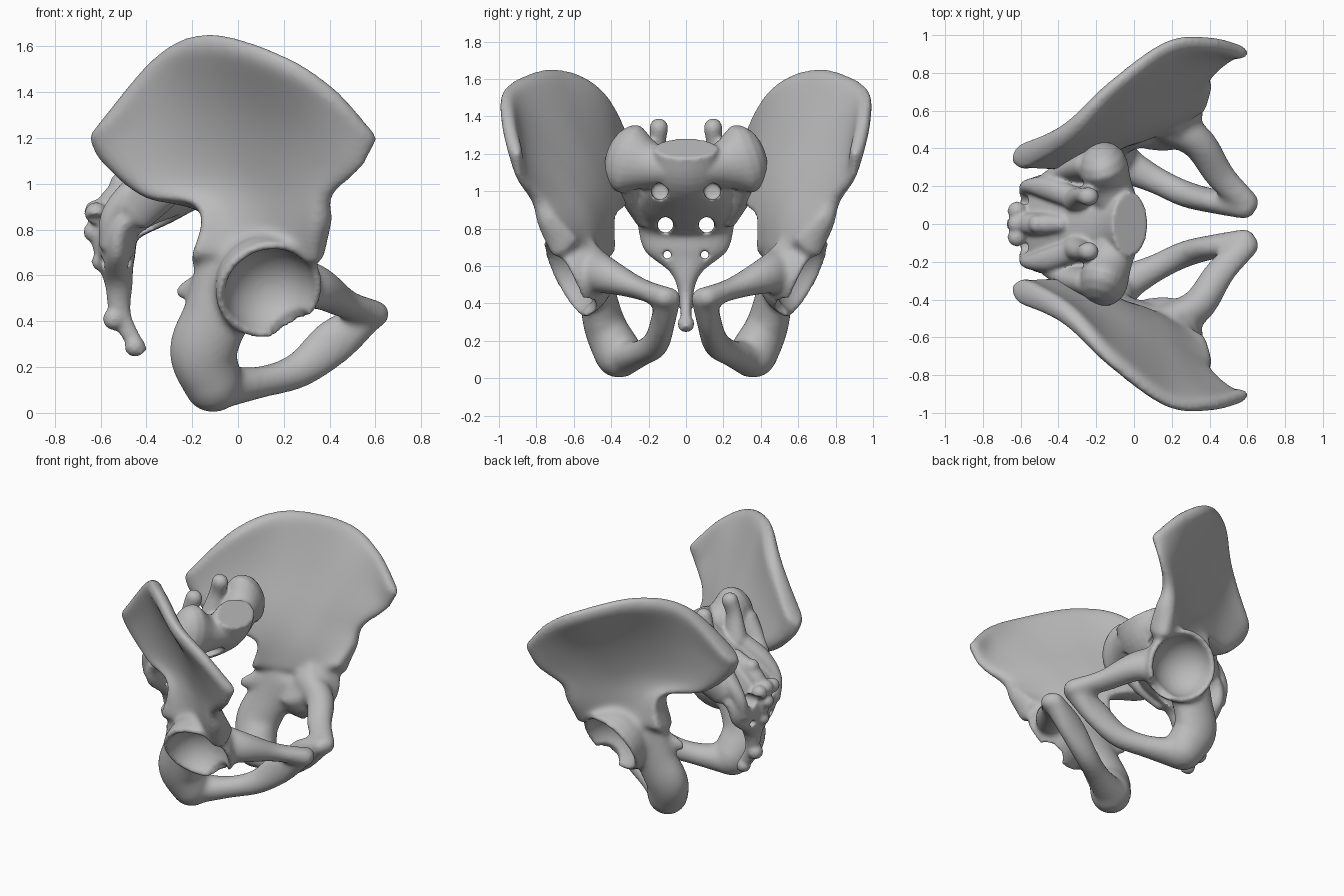
import bpy, bmesh, math
from mathutils import Vector, Matrix

cube = bpy.data.objects.get("Cube")
if cube:
    bpy.data.objects.remove(cube)

bone = bpy.data.materials.new("bone grey")
bone.use_nodes = True
bone.diffuse_color = (0.5, 0.5, 0.5, 1)
bone.node_tree.nodes["Principled BSDF"].inputs["Base Color"].default_value = (0.5, 0.5, 0.5, 1)


def spline(points, steps):
    """Smooth curve through points of any dimension."""
    p = [Vector(q) for q in points]
    p = [2 * p[0] - p[1]] + p + [2 * p[-1] - p[-2]]
    result = []
    for a, b, c, d in zip(p, p[1:], p[2:], p[3:]):
        for k in range(steps):
            t = k / steps
            result.append((2 * b + (c - a) * t + (2 * a - 5 * b + 4 * c - d) * t * t
                           + (3 * b - a - 3 * c + d) * t ** 3) / 2)
    return result + [p[-2]]


def tube(bm, points, side=(0, 1, 0), rounded=True, steps=6, sides=24):
    """Elliptical tube; each point is x, y, z, radius along side, radius across."""
    path = spline(points, steps)
    centres = [p.xyz for p in path]
    rings = []
    for i, p in enumerate(path):
        tangent = (centres[min(i + 1, len(path) - 1)] - centres[max(i - 1, 0)]).normalized()
        rings.append((centres[i], tangent, p[3], p[4]))
    if rounded:
        for end, sign in ((0, -1), (-1, 1)):
            c, t, a, b = rings[end]
            caps = [(c + sign * t * min(a, b) * math.sin(w), t, a * math.cos(w), b * math.cos(w))
                    for w in (0.4, 0.8, 1.2, 1.5)]
            rings = caps[::-1] + rings if sign < 0 else rings + caps
    loops = []
    for c, t, a, b in rings:
        across = t.cross(Vector(side)).normalized()
        along = across.cross(t)
        turns = [math.tau * k / sides for k in range(sides)]
        loops.append([bm.verts.new(c + along * a * math.cos(w) + across * b * math.sin(w))
                      for w in turns])
    for low, high in zip(loops, loops[1:]):
        for k in range(sides):
            n = (k + 1) % sides
            bm.faces.new((low[k], low[n], high[n], high[k]))
    bm.faces.new(loops[0][::-1])
    bm.faces.new(loops[-1])


def blade(bm, rows, thickness, steps=9):
    """Curved plate through a grid of points, with a rounded border."""
    across = [spline([(*p, t) for p in row], steps) for row, t in zip(rows, thickness)]
    grid = list(zip(*[spline(column, steps) for column in zip(*across)]))
    nv, nu = len(grid) - 1, len(grid[0]) - 1
    sheets = []
    for sign in (1, -1):
        sheet = []
        for j in range(nv + 1):
            line = []
            for i in range(nu + 1):
                du = (grid[j][min(i + 1, nu)] - grid[j][max(i - 1, 0)]).xyz
                dv = (grid[min(j + 1, nv)][i] - grid[max(j - 1, 0)][i]).xyz
                edge = min(i / nu, 1 - i / nu, j / nv, 1 - j / nv)
                swell = math.sqrt(1 - (1 - min(edge / 0.07, 1)) ** 2)
                half = (grid[j][i][3] + 0.04 * (1 - i / nu) ** 4) * swell
                line.append(bm.verts.new(grid[j][i].xyz + sign * half * du.cross(dv).normalized()))
            sheet.append(line)
        sheets.append(sheet)
    for sheet, flip in zip(sheets, (1, -1)):
        for j in range(nv):
            for i in range(nu):
                quad = (sheet[j][i], sheet[j][i + 1], sheet[j + 1][i + 1], sheet[j + 1][i])
                bm.faces.new(quad[::flip])
    bmesh.ops.remove_doubles(bm, verts=bm.verts[:], dist=0.0001)


def ball(bm, centre, radius):
    bmesh.ops.create_icosphere(bm, subdivisions=4, radius=radius,
                               matrix=Matrix.Translation(centre))


def make_object(name, bm):
    bmesh.ops.recalc_face_normals(bm, faces=bm.faces[:])
    mesh = bpy.data.meshes.new(name)
    bm.to_mesh(mesh)
    bm.free()
    obj = bpy.data.objects.new(name, mesh)
    bpy.context.collection.objects.link(obj)
    return obj


def fuse(obj, cutter_bm, voxel, smoothing, mirror=False):
    """Melt the parts together, carve the hollows and soften the result."""
    cutter = make_object(obj.name + "_cutter", cutter_bm)
    cutter.hide_render = True
    obj.modifiers.new("melt", 'REMESH').voxel_size = voxel
    cut = obj.modifiers.new("carve", 'BOOLEAN')
    cut.operation, cut.object = 'DIFFERENCE', cutter
    even = obj.modifiers.new("even", 'REMESH')
    even.voxel_size, even.use_smooth_shade = voxel, True
    soft = obj.modifiers.new("soften", 'SMOOTH')
    soft.factor, soft.iterations = 0.5, smoothing
    if mirror:
        obj.modifiers.new("mirror", 'MIRROR').use_axis = (False, True, False)
    view = bpy.context.evaluated_depsgraph_get()
    obj.data = bpy.data.meshes.new_from_object(obj.evaluated_get(view))
    obj.modifiers.clear()
    bpy.data.objects.remove(cutter)
    obj.data.materials.clear()
    obj.data.materials.append(bone)
    obj.data.shade_smooth()


# Hip bone: flared upper blade, rows from crest to socket, back to front
hip = bmesh.new()
blade(hip, [
    [(-0.66, 0.33, 1.2), (-0.36, 0.49, 1.56), (-0.13, 0.73, 1.66), (0.18, 0.96, 1.57), (0.42, 0.97, 1.42), (0.62, 0.9, 1.2)],
    [(-0.6, 0.33, 1.09), (-0.34, 0.43, 1.27), (-0.08, 0.6, 1.33), (0.18, 0.78, 1.28), (0.37, 0.87, 1.2), (0.54, 0.89, 1.06)],
    [(-0.41, 0.35, 0.94), (-0.25, 0.41, 1.02), (-0.05, 0.51, 1.06), (0.14, 0.63, 1.04), (0.28, 0.73, 1), (0.41, 0.81, 0.94)],
    [(-0.16, 0.46, 0.87), (-0.09, 0.48, 0.87), (0, 0.51, 0.86), (0.13, 0.57, 0.85), (0.26, 0.66, 0.83), (0.4, 0.76, 0.82)],
    [(-0.21, 0.48, 0.64), (-0.1, 0.5, 0.64), (0.02, 0.52, 0.64), (0.14, 0.56, 0.63), (0.25, 0.6, 0.65), (0.38, 0.64, 0.68)],
], [0.045, 0.03, 0.045, 0.07, 0.09])

# Hip socket body
outward = Vector((0.2, 0.85, -0.45)).normalized()
rim = Vector((0.14, 0.65, 0.53))
tube(hip, [(*(rim - outward * d), r, r) for d, r in ((0.22, 0.16), (0.12, 0.22), (0, 0.24))],
     side=(1, 0, 0), rounded=False)
# Seat bone, then its spine
tube(hip, [(0, 0.5, 0.6, 0.09, 0.2), (-0.09, 0.47, 0.43, 0.1, 0.15),
           (-0.15, 0.43, 0.27, 0.115, 0.15), (-0.11, 0.36, 0.13, 0.13, 0.13)])
tube(hip, [(-0.1, 0.46, 0.56, 0.06, 0.1), (-0.25, 0.41, 0.53, 0.025, 0.035)])
# Lower bar widening into the front joint, then the upper bar
tube(hip, [(-0.1, 0.34, 0.11, 0.11, 0.1), (0.1, 0.24, 0.135, 0.075, 0.07),
           (0.27, 0.16, 0.19, 0.07, 0.08), (0.43, 0.12, 0.32, 0.065, 0.1),
           (0.59, 0.1, 0.43, 0.075, 0.06)])
tube(hip, [(0.6, 0.11, 0.43, 0.065, 0.06), (0.46, 0.25, 0.48, 0.08, 0.06),
           (0.34, 0.43, 0.55, 0.09, 0.1), (0.18, 0.53, 0.58, 0.1, 0.14)], side=(1, 0, 0))

# Socket hollow and its notch
hollow = bmesh.new()
ball(hollow, rim + outward * 0.03, 0.205)
notch = bmesh.new()
ball(notch, (0.23, 0.58, 0.38), 0.1)
hip_bones = make_object("hip_bones", hip)
fuse(hip_bones, hollow, 0.014, 2)
fuse(hip_bones, notch, 0.012, 6, mirror=True)

# Sacrum body tapering into the tail bone
spine = bmesh.new()
tube(spine, [(-0.02, 0, 1.23, 0.17, 0.11), (-0.11, 0, 1.09, 0.2, 0.13), (-0.32, 0, 0.95, 0.27, 0.12),
             (-0.5, 0, 0.82, 0.26, 0.09), (-0.53, 0, 0.68, 0.22, 0.08), (-0.52, 0, 0.56, 0.08, 0.06),
             (-0.51, 0, 0.42, 0.035, 0.045), (-0.42, 0, 0.26, 0.03, 0.03)], rounded=False)
# Ridge with knobs down the midline of the back
tube(spine, [(-0.38, 0, 1.03, 0.05, 0.06), (-0.52, 0, 0.95, 0.06, 0.06),
             (-0.6, 0, 0.82, 0.05, 0.05), (-0.57, 0, 0.64, 0.04, 0.04)])
for x, z, size in ((-0.51, 1, 0.05), (-0.62, 0.88, 0.05), (-0.63, 0.79, 0.045),
                   (-0.6, 0.66, 0.04), (-0.54, 0.41, 0.05), (-0.45, 0.29, 0.045)):
    ball(spine, (x, 0, z), size)
for s in (1, -1):
    # Side wings flaring up and out, then running down the flank
    tube(spine, [(-0.08, s * 0.08, 1.12, 0.11, 0.1), (-0.13, s * 0.2, 1.14, 0.12, 0.13),
                 (-0.16, s * 0.3, 1.17, 0.13, 0.19)], side=(1, 0, 0))
    tube(spine, [(-0.22, s * 0.31, 1.12, 0.08, 0.12), (-0.32, s * 0.29, 1, 0.07, 0.1),
                 (-0.44, s * 0.23, 0.87, 0.05, 0.08)])
    # Upright prongs and dorsal ridges
    tube(spine, [(-0.3, s * 0.13, 1.08, 0.07, 0.08), (-0.27, s * 0.15, 1.24, 0.045, 0.055),
                 (-0.24, s * 0.145, 1.34, 0.05, 0.055)])
    tube(spine, [(-0.32, s * 0.14, 1.09, 0.06, 0.05), (-0.46, s * 0.19, 0.98, 0.06, 0.05),
                 (-0.55, s * 0.2, 0.86, 0.04, 0.05), (-0.57, s * 0.17, 0.74, 0.04, 0.04)])
    ball(spine, (-0.62, s * 0.07, 0.87), 0.05)

# Nerve openings: blind upper pair, open lower pairs
openings = bmesh.new()
for s in (1, -1):
    for x, y, z, radius, depth in ((-0.13, 0.14, 1, 0.045, 0.2), (-0.5, 0.11, 0.82, 0.042, 0.8),
                                   (-0.5, 0.1, 0.66, 0.022, 0.8)):
        place = Matrix.Translation((x, s * y, z)) @ Matrix.Rotation(math.pi / 2, 4, 'Y')
        bmesh.ops.create_cone(openings, cap_ends=True, segments=24, radius1=radius,
                              radius2=radius, depth=depth, matrix=place)
fuse(make_object("sacrum_and_tail_bone", spine), openings, 0.01, 5)
